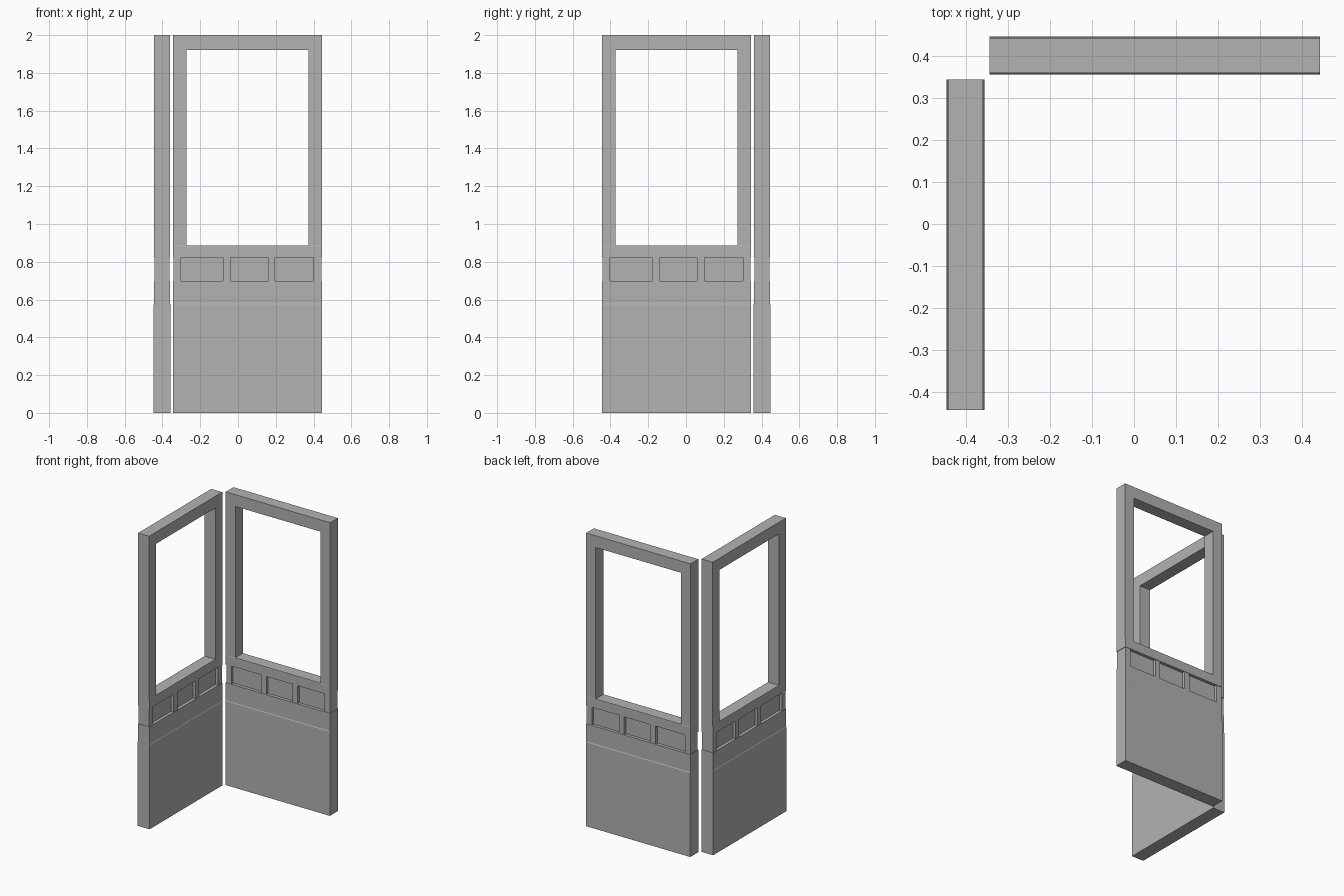
import bpy
import bmesh
from math import pi
from mathutils import Matrix

cube = bpy.data.objects.get("Cube")
if cube:
    bpy.data.objects.remove(cube, do_unlink=True)

grey = bpy.data.materials.new("plain_grey")
grey.use_nodes = True
colour = (0.448, 0.448, 0.448, 1)
grey.diffuse_color = colour
grey.node_tree.nodes["Principled BSDF"].inputs["Base Color"].default_value = colour

LENGTH = 0.789   # length of one leaf
STILE = 0.072    # width of the frame uprights
HALF = 0.0415    # half thickness of the window frame


def extrude(name, half_profile, x0, x1, place):
    """Extrude a profile of (half thickness, height) points along the leaf."""
    outline = half_profile + [(-y, z) for y, z in reversed(half_profile)]
    bm = bmesh.new()
    face = bm.faces.new([bm.verts.new((x0, y, z)) for y, z in outline])
    ext = bmesh.ops.extrude_face_region(bm, geom=[face])
    moved = [v for v in ext["geom"] if isinstance(v, bmesh.types.BMVert)]
    bmesh.ops.translate(bm, verts=moved, vec=(x1 - x0, 0, 0))
    bmesh.ops.recalc_face_normals(bm, faces=bm.faces)
    mesh = bpy.data.meshes.new(name)
    bm.to_mesh(mesh)
    bm.free()
    mesh.materials.append(grey)
    obj = bpy.data.objects.new(name, mesh)
    bpy.context.collection.objects.link(obj)
    obj.matrix_world = place
    return obj


def block(name, half, x0, x1, z0, z1, place):
    return extrude(name, [(half, z0), (half, z1)], x0, x1, place)


def build_leaf(side, place):
    # Thick base stepping in to the lower rail
    extrude(side + "_base",
            [(0.045, 0), (0.045, 0.573), (0.0425, 0.578), (0.0425, 0.698)],
            0, LENGTH, place)

    # Recessed panel row with four small posts
    block(side + "_recessed_panel", 0.021, 0.01, LENGTH - 0.01, 0.698, 0.822, place)
    posts = [(0.003, 0.042), (0.265, 0.306), (0.503, 0.542), (0.746, 0.786)]
    for i, (x0, x1) in enumerate(posts, 1):
        block(f"{side}_post_{i}", 0.040, x0, x1, 0.698, 0.822, place)

    # Sill with a chamfered upper edge
    extrude(side + "_sill", [(0.0425, 0.822), (0.0425, 0.881), (HALF, 0.886)],
            0, LENGTH, place)

    # Open window frame
    block(side + "_stile_start", HALF, 0, STILE, 0.886, 1.92, place)
    block(side + "_stile_end", HALF, LENGTH - STILE, LENGTH, 0.886, 1.92, place)
    block(side + "_top_rail", HALF, 0, LENGTH, 1.92, 2.0, place)


# Two leaves at a right angle
build_leaf("back_leaf", Matrix.Translation((-0.345, 0.402, 0)))
build_leaf("right_leaf",
           Matrix.Translation((-0.402, -0.444, 0)) @ Matrix.Rotation(pi / 2, 4, "Z"))
